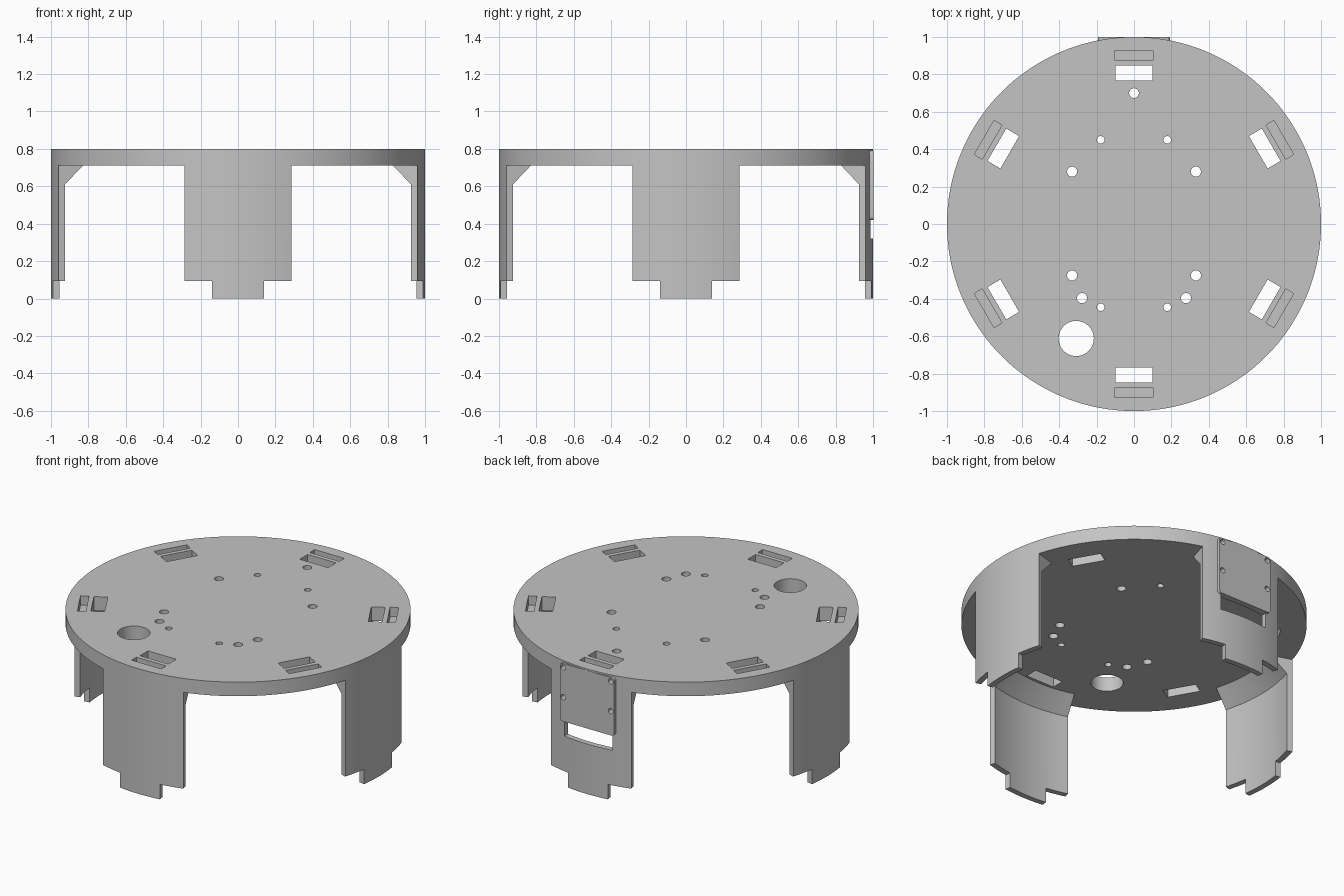
import bpy, bmesh
from math import radians, cos, sin, pi
from mathutils import Matrix, Vector

cube = bpy.data.objects.get("Cube")
if cube:
    bpy.data.objects.remove(cube, do_unlink=True)

grey = bpy.data.materials.new("plain grey")
grey.use_nodes = True
colour = (0.55, 0.55, 0.55, 1)
grey.diffuse_color = colour
grey.node_tree.nodes["Principled BSDF"].inputs["Base Color"].default_value = colour


def add_box(bm, low, high, turn=0):
    low, high = Vector(low), Vector(high)
    place = Matrix.Translation((low + high) / 2) @ Matrix.Diagonal((*(high - low), 1))
    return bmesh.ops.create_cube(bm, size=1, matrix=Matrix.Rotation(turn, 4, "Z") @ place)["verts"]


def add_cylinder(bm, centre, radius, depth, sides=32, tilt=0):
    place = Matrix.Translation(centre) @ Matrix.Rotation(tilt, 4, "X")
    bmesh.ops.create_cone(bm, cap_ends=True, segments=sides, radius1=radius,
                          radius2=radius, depth=depth, matrix=place)


def add_sector(bm, profile, start, end, steps=16):
    """Sweep a closed (radius, z) profile around z between two angles."""
    rings = []
    for i in range(steps + 1):
        a = radians(start + (end - start) * i / steps)
        rings.append([bm.verts.new((r * cos(a), r * sin(a), z)) for r, z in profile])
    n = len(profile)
    for one, two in zip(rings, rings[1:]):
        for k in range(n):
            bm.faces.new((one[k], one[(k + 1) % n], two[(k + 1) % n], two[k]))
    bm.faces.new(rings[0])
    bm.faces.new(rings[-1][::-1])


def finish(bm, name):
    bmesh.ops.recalc_face_normals(bm, faces=bm.faces)
    mesh = bpy.data.meshes.new(name)
    bm.to_mesh(mesh)
    bm.free()
    mesh.materials.append(grey)
    obj = bpy.data.objects.new(name, mesh)
    bpy.context.collection.objects.link(obj)
    return obj


def select_only(obj):
    bpy.ops.object.select_all(action="DESELECT")
    obj.select_set(True)
    bpy.context.view_layer.objects.active = obj


def cut(obj, cutter):
    select_only(obj)
    mod = obj.modifiers.new("cut", "BOOLEAN")
    mod.operation, mod.solver, mod.object = "DIFFERENCE", "EXACT", cutter
    bpy.ops.object.modifier_apply(modifier=mod.name)


RIM, UNDER, TOP = 1.0, 0.71, 0.80
INNER, HALF, TAB = 0.965, 16.56, 8.05

# Round deck
bm = bmesh.new()
add_cylinder(bm, (0, 0, (UNDER + TOP) / 2), RIM, TOP - UNDER, 180)
deck = finish(bm, "deck")

# Deck openings: six slot pairs (through and blind) and round holes
bm = bmesh.new()
for i in range(6):
    turn = radians(30 + 60 * i)
    add_box(bm, (0.767, -0.1, 0.6), (0.847, 0.1, 0.9), turn)
    add_box(bm, (0.876, -0.105, 0.74), (0.925, 0.105, 0.9), turn)
pairs = [(0.178, 0.45, 0.02), (0.331, 0.28, 0.027), (0.331, -0.275, 0.027),
         (0.278, -0.396, 0.027), (0.178, -0.445, 0.02)]
holes = [(side * x, y, r) for x, y, r in pairs for side in (-1, 1)]
holes += [(0, 0.7, 0.026), (-0.309, -0.612, 0.094)]
for x, y, r in holes:
    add_cylinder(bm, (x, y, 0.75), r, 0.4, 64 if r > 0.05 else 32)
deck_cutter = finish(bm, "deck_cutter")
cut(deck, deck_cutter)

# Four curved legs with a gusset at the top and a narrower foot tab
leg_profile = [(RIM, 0), (INNER, 0), (INNER, 0.61), (0.866, UNDER), (RIM, UNDER)]
notch_profile = [(0.9, -0.1), (1.1, -0.1), (1.1, 0.095), (0.9, 0.095)]
legs = {}
for name, angle in (("left_leg", 0), ("back_leg", 90), ("right_leg", 180), ("front_leg", 270)):
    bm = bmesh.new()
    add_sector(bm, leg_profile, angle - HALF, angle + HALF)
    legs[name] = finish(bm, name)
    bm = bmesh.new()
    for side in (-1, 1):
        add_sector(bm, notch_profile, angle + side * TAB, angle + side * 22, 4)
    notch = finish(bm, "notch_cutter")
    cut(legs[name], notch)
    bpy.data.objects.remove(notch, do_unlink=True)

# Window in the back leg
bm = bmesh.new()
add_box(bm, (-0.17, 0.85, 0.32), (0.17, 1.1, 0.42))
window = finish(bm, "window_cutter")
cut(legs["back_leg"], window)

# Flat mounting plate on the back with rounded corners
bm = bmesh.new()
add_box(bm, (-0.192, 0.975, 0.42), (0.192, 1.001, 0.79))
corners = [e for e in bm.edges if abs(e.verts[0].co.y - e.verts[1].co.y) > 0.01]
bmesh.ops.bevel(bm, geom=corners, offset=0.018, segments=4, affect="EDGES", profile=0.5)
plate = finish(bm, "mounting_plate")

# Screw holes through the plate and what lies behind it
bm = bmesh.new()
for x in (-0.168, 0.168):
    for z in (0.575, 0.765):
        add_cylinder(bm, (x, 1.0, z), 0.017, 0.13, 24, pi / 2)
screws = finish(bm, "screw_cutter")
for obj in (plate, legs["back_leg"], deck):
    cut(obj, screws)

for helper in (deck_cutter, window, screws):
    bpy.data.objects.remove(helper, do_unlink=True)

# Smooth the round walls, keep the edges crisp
for obj in (deck, plate, *legs.values()):
    select_only(obj)
    bpy.ops.object.shade_smooth_by_angle(angle=radians(30))
